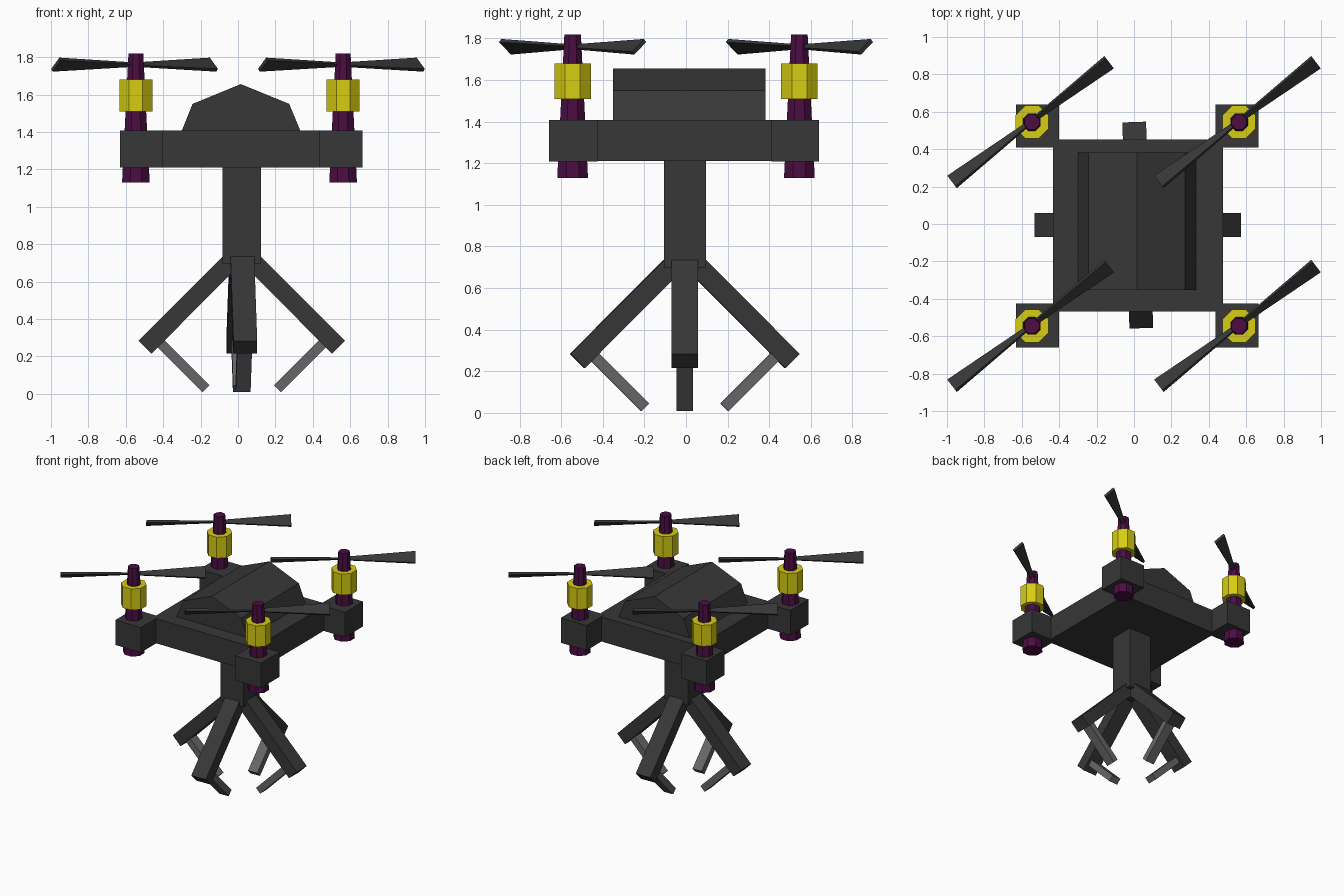
import bpy, bmesh
from math import radians, pi, cos, sin
from mathutils import Matrix, Vector

if "Cube" in bpy.data.objects:
    bpy.data.objects.remove(bpy.data.objects["Cube"], do_unlink=True)


def material(name, rgb):
    m = bpy.data.materials.new(name)
    m.use_nodes = True
    m.diffuse_color = (*rgb, 1)
    m.node_tree.nodes["Principled BSDF"].inputs["Base Color"].default_value = (*rgb, 1)
    return m


CHARCOAL = material("charcoal", (0.038, 0.038, 0.038))
GREY = material("finger_grey", (0.135, 0.13, 0.138))
YELLOW = material("yellow", (0.68, 0.61, 0.006))
PURPLE = material("dark_purple", (0.07, 0.004, 0.055))


def finish(name, bm, mat):
    bmesh.ops.recalc_face_normals(bm, faces=bm.faces)
    mesh = bpy.data.meshes.new(name)
    bm.to_mesh(mesh)
    bm.free()
    mesh.materials.append(mat)
    ob = bpy.data.objects.new(name, mesh)
    bpy.context.scene.collection.objects.link(ob)
    return ob


def box(name, low, high, mat):
    low, high = Vector(low), Vector(high)
    bm = bmesh.new()
    bmesh.ops.create_cube(bm, size=1, matrix=Matrix.Translation((low + high) / 2)
                          @ Matrix.Diagonal((*(high - low), 1)))
    return finish(name, bm, mat)


def cone(name, x, y, z0, z1, r0, r1, mat):
    bm = bmesh.new()
    bmesh.ops.create_cone(bm, cap_ends=True, segments=8, radius1=r0, radius2=r1, depth=z1 - z0,
                          matrix=Matrix.Translation((x, y, (z0 + z1) / 2))
                          @ Matrix.Rotation(pi / 8, 4, 'Z'))
    return finish(name, bm, mat)


def loft(bm, rings):
    # Skin a row of equal rings and cap both ends
    rows = [[bm.verts.new(p) for p in ring] for ring in rings]
    for a, b in zip(rows, rows[1:]):
        for i in range(len(a)):
            j = (i + 1) % len(a)
            bm.faces.new((a[i], a[j], b[j], b[i]))
    bm.faces.new(rows[0])
    bm.faces.new(rows[-1])


def bar(name, start, end, width, thick, turn, mat):
    # Sloped square bar in a radial plane, given as (radius, height) ends
    a, b = Vector((start[0], 0, start[1])), Vector((end[0], 0, end[1]))
    d = (b - a).normalized()
    n = Vector((-d.z, 0, d.x)) * thick / 2
    w = Vector((0, width / 2, 0))
    bm = bmesh.new()
    loft(bm, [[c + n + w, c + n - w, c - n - w, c - n + w] for c in (a, b)])
    bm.transform(Matrix.Translation((0.02, -0.006, 0)) @ Matrix.Rotation(turn, 4, 'Z'))
    return finish(name, bm, mat)


def propeller(name, x, y, z):
    def section(r, width, thick, pitch):
        c, s = cos(pitch), sin(pitch)
        corners = ((1, 1), (-1, 1), (-1, -1), (1, -1))
        return [Vector((r, u * width / 2 * c - v * thick / 2 * s,
                        u * width / 2 * s + v * thick / 2 * c)) for u, v in corners]
    pitch = radians(40)
    bm = bmesh.new()
    for half in (0, pi):
        spin = Matrix.Rotation(half, 3, 'Z')
        loft(bm, [[spin @ p for p in ring] for ring in
                  (section(0, 0.022, 0.012, pitch), section(0.528, 0.093, 0.02, pitch))])
    bm.transform(Matrix.Translation((x, y, z)) @ Matrix.Rotation(radians(37.3), 4, 'Z'))
    return finish(name, bm, CHARCOAL)


# Body plate and stem
box("body_plate", (-0.432, -0.467, 1.21), (0.476, 0.453, 1.408), CHARCOAL)
box("stem", (-0.083, -0.106, 0.697), (0.122, 0.096, 1.25), CHARCOAL)

# Faceted canopy, extruded front to back
profile = [(-0.303, 1.4), (-0.243, 1.55), (0.015, 1.656), (0.274, 1.55), (0.336, 1.4)]
bm = bmesh.new()
loft(bm, [[(x, y, z) for x, z in profile] for y in (-0.352, 0.381)])
finish("canopy", bm, CHARCOAL)

# Corner mounts with motors and propellers
for side, x, x0, x1 in (("right", -0.546, -0.63, -0.402), ("left", 0.562, 0.436, 0.666)):
    for end, y, y0, y1 in (("front", -0.545, -0.659, -0.425), ("back", 0.545, 0.41, 0.639)):
        tag = f"{end}_{side}"
        box(f"corner_mount_{tag}", (x0, y0, 1.209), (x1, y1, 1.409), CHARCOAL)
        cone(f"rotor_shaft_{tag}", x, y, 1.13, 1.82, 0.08, 0.043, PURPLE)
        cone(f"motor_{tag}", x, y, 1.51, 1.68, 0.095, 0.095, YELLOW)
        propeller(f"propeller_{tag}", -0.553 if x < 0 else 0.553, y, 1.76)

# Four claw arms with inward fingers
for tag, degrees in (("left", 0), ("back", 92), ("right", 180), ("front", 272)):
    turn = radians(degrees)
    bar(f"claw_arm_{tag}", (0.068, 0.7), (0.517, 0.249), 0.127, 0.097, turn, CHARCOAL)
    bar(f"claw_finger_{tag}", (0.445, 0.281), (0.191, 0.027), 0.08, 0.052, turn, GREY)
